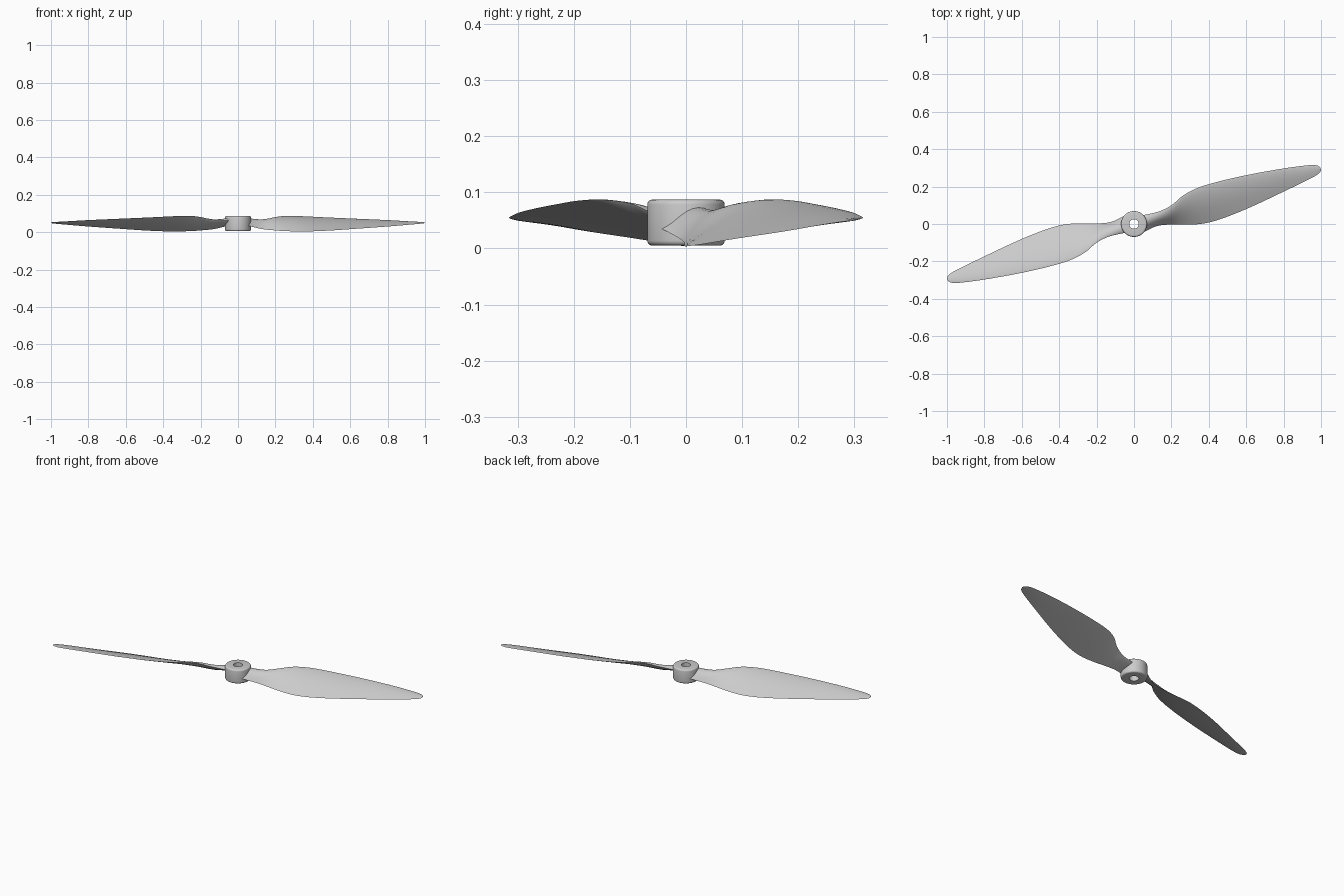
import bpy
import bmesh
import math
from mathutils import Vector, Matrix

old = bpy.data.objects.get("Cube")
if old:
    bpy.data.objects.remove(old, do_unlink=True)

# One plain plastic for everything
plastic = bpy.data.materials.new("light grey plastic")
plastic.use_nodes = True
grey = (0.6, 0.6, 0.6, 1)
plastic.diffuse_color = grey
plastic.node_tree.nodes["Principled BSDF"].inputs["Base Color"].default_value = grey


def finish(bm, name, angle):
    """Turn a bmesh into a smooth shaded object."""
    bmesh.ops.recalc_face_normals(bm, faces=bm.faces)
    mesh = bpy.data.meshes.new(name)
    bm.to_mesh(mesh)
    bm.free()
    mesh.materials.append(plastic)
    obj = bpy.data.objects.new(name, mesh)
    bpy.context.collection.objects.link(obj)
    bpy.ops.object.select_all(action="DESELECT")
    obj.select_set(True)
    bpy.context.view_layer.objects.active = obj
    bpy.ops.object.shade_smooth_by_angle(angle=math.radians(angle))
    return obj


def skin(bm, rings, closed_rings):
    """Bridge rings of equal length with quads."""
    count = len(rings[0])
    pairs = list(zip(rings, rings[1:]))
    if closed_rings:
        pairs.append((rings[-1], rings[0]))
    for a, b in pairs:
        for i in range(count):
            j = (i + 1) % count
            bm.faces.new((a[i], a[j], b[j], b[i]))


def spline(points, t):
    """Smooth curve through the control points, t counted in points."""
    last = len(points) - 1
    i = min(int(t), last - 1)
    f = t - i
    p0, p1, p2, p3 = (points[max(0, min(last, i + k))] for k in (-1, 0, 1, 2))
    return 0.5 * (2 * p1 + (p2 - p0) * f
                  + (2 * p0 - 5 * p1 + 4 * p2 - p3) * f ** 2
                  + (3 * p1 - p0 - 3 * p2 + p3) * f ** 3)


# Hub: lathed sleeve with rounded outer rims and a shaft hole
def build_hub(bottom=0.005, top=0.087, radius=0.069, bore=0.025, rim=0.009, sides=48):
    profile = [(bore, bottom), (bore, top)]
    for centre_z, start in ((top - rim, 90), (bottom + rim, 0)):
        for step in range(5):
            a = math.radians(start - step * 22.5)
            profile.append((radius - rim + rim * math.cos(a), centre_z + rim * math.sin(a)))
    bm = bmesh.new()
    rings = []
    for s in range(sides):
        a = math.tau * s / sides
        rings.append([bm.verts.new((r * math.cos(a), r * math.sin(a), z)) for r, z in profile])
    skin(bm, rings, True)
    return finish(bm, "hub", 35)


# Blade edges from root to tip
high_edge = [Vector(p) for p in (
    (.035, .045, .062), (.13, .066, .066), (.2, .1, .08), (.26, .15, .087),
    (.34, .193, .085), (.46, .229, .079), (.62, .265, .072), (.8, .297, .064),
    (.93, .314, .056), (.978, .313, .053), (.997, .3, .051))]
low_edge = [Vector(p) for p in (
    (.05, -.045, .036), (.12, -.012, .018), (.19, -.003, .01), (.27, -.003, .005),
    (.37, .002, .004), (.48, .032, .008), (.63, .093, .018), (.8, .173, .03),
    (.93, .236, .041), (.985, .267, .046), (1, .288, .049))]
thickness = [.034, .024, .02, .018, .017, .015, .012, .009, .007, .005, .003]


# Blade: twisted wing section lofted along both edges
def build_blade(name, turn, steps=5, across=12):
    bm = bmesh.new()
    rings = []
    span = Vector((1, 0.3, 0)).normalized()
    for k in range((len(thickness) - 1) * steps + 1):
        t = k / steps
        high, low = spline(high_edge, t), spline(low_edge, t)
        normal = (low - high).cross(span).normalized()
        depth = spline(thickness, t)
        loop = []
        for i in range(2 * across):
            u = i / across
            side = 0.7 if u < 1 else -0.3
            chord = (1 - math.cos(math.pi * u)) / 2
            bulge = math.sin(math.pi * chord ** 0.75) * depth * side
            loop.append(bm.verts.new(high.lerp(low, chord) + normal * bulge))
        rings.append(loop)
    skin(bm, rings, False)
    bm.faces.new(rings[0])
    bm.faces.new(rings[-1])
    bmesh.ops.transform(bm, matrix=Matrix.Rotation(turn, 4, "Z"), verts=bm.verts)
    return finish(bm, name, 50)


build_hub()
build_blade("left_blade", 0)
build_blade("right_blade", math.pi)
